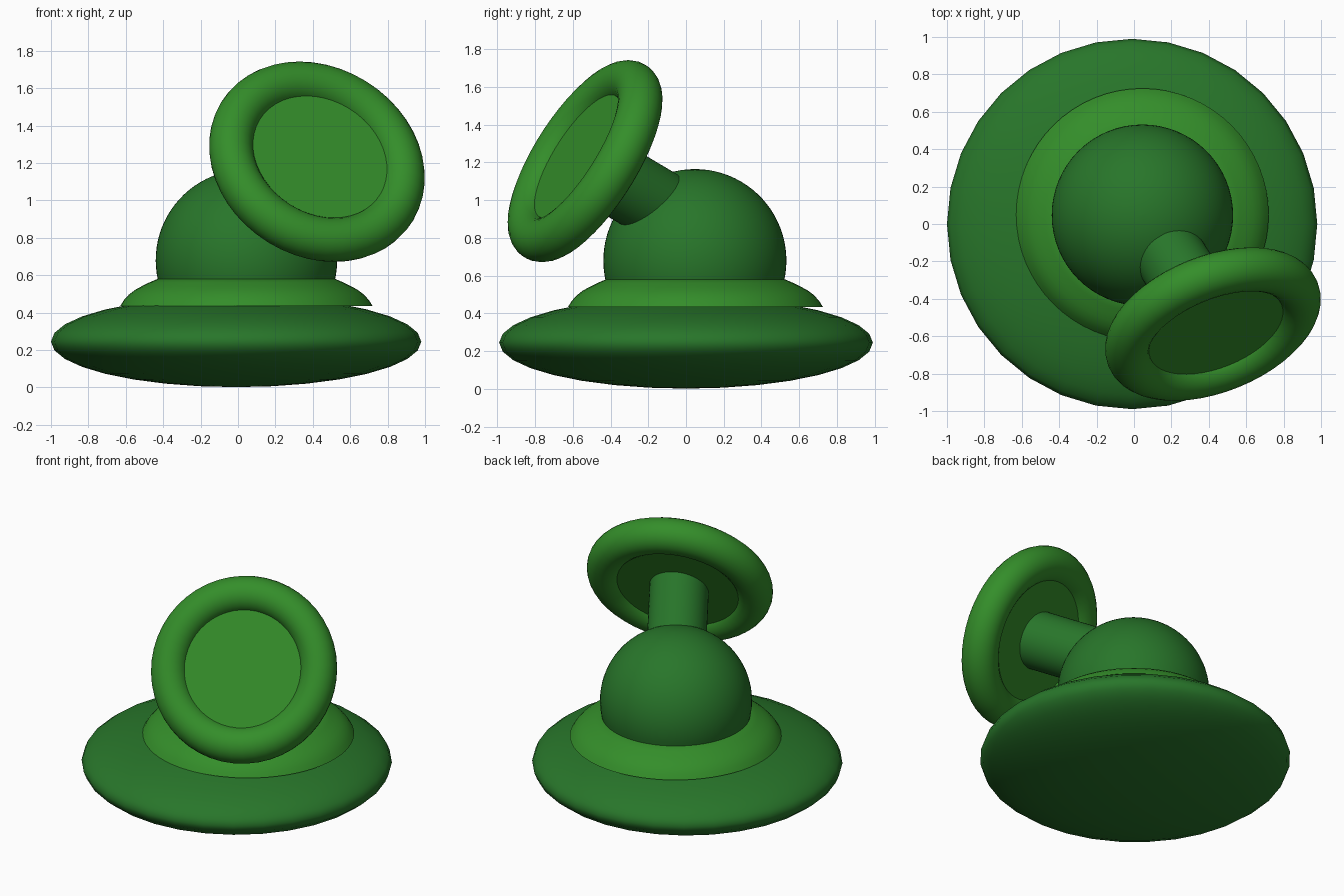
import bpy, math
from mathutils import Vector

if "Cube" in bpy.data.objects:
    bpy.data.objects.remove(bpy.data.objects["Cube"])


def material(name, rgb):
    m = bpy.data.materials.new(name)
    m.diffuse_color = (*rgb, 1)
    m.use_nodes = True
    m.node_tree.nodes["Principled BSDF"].inputs["Base Color"].default_value = m.diffuse_color
    return m


DARK = material("dark green", (0.021, 0.180, 0.023))
LIGHT = material("light green", (0.034, 0.270, 0.023))


def finish(name, mat, axis=None):
    ob = bpy.context.object
    ob.name = name
    ob.data.materials.append(mat)
    if axis is not None:
        ob.rotation_mode = 'QUATERNION'
        ob.rotation_quaternion = axis.to_track_quat('Z', 'Y')
    bpy.ops.object.shade_smooth_by_angle(angle=math.radians(35))
    return ob


def lathe(name, profile, center, mat, n=64):
    """Revolve an (r, z) profile, capped flat at both ends."""
    verts, faces = [], []
    for r, z in profile:
        for i in range(n):
            a = 2 * math.pi * i / n
            verts.append((r * math.cos(a), r * math.sin(a), z))
    for k in range(len(profile) - 1):
        for i in range(n):
            j = (i + 1) % n
            faces.append((k * n + i, k * n + j, (k + 1) * n + j, (k + 1) * n + i))
    faces.append(tuple(reversed(range(n))))
    faces.append(tuple(range((len(profile) - 1) * n, len(profile) * n)))
    me = bpy.data.meshes.new(name)
    me.from_pydata(verts, [], faces)
    ob = bpy.data.objects.new(name, me)
    ob.location = center
    bpy.context.collection.objects.link(ob)
    bpy.ops.object.select_all(action='DESELECT')
    bpy.context.view_layer.objects.active = ob
    ob.select_set(True)
    return finish(name, mat)


def rod(name, start, end, radius, mat):
    d = end - start
    bpy.ops.mesh.primitive_cylinder_add(vertices=48, radius=radius, depth=d.length,
                                        location=(start + end) / 2)
    return finish(name, mat, d)


# Flattened base
bpy.ops.mesh.primitive_uv_sphere_add(segments=32, ring_count=16, radius=1,
                                     location=(-0.01, 0.0, 0.245))
bpy.context.object.scale = (0.99, 0.99, 0.243)
finish("base", DARK)

# Rounded collar with a flat top
lathe("collar", [(0.675, 0.435), (0.655, 0.467), (0.628, 0.497), (0.595, 0.522),
                 (0.56, 0.541), (0.52, 0.561), (0.476, 0.58)], (0.045, 0.05, 0), LIGHT)

# Dome, cut flat where it meets the collar
R, zc = 0.485, 0.68
low = math.asin(-0.11 / R)
arc = [low + (math.radians(89.5) - low) * k / 24 for k in range(25)]
lathe("dome", [(R * math.cos(a), zc + R * math.sin(a)) for a in arc], (0.045, 0.047, 0), DARK)

# Tilted ring, its disc and the stem that carries it
c = Vector((0.422, -0.535, 1.207))
n = Vector((0.324, -0.797, 0.508)).normalized()
bpy.ops.mesh.primitive_torus_add(major_segments=48, minor_segments=24, major_radius=0.485,
                                 minor_radius=0.118, location=c)
finish("ring", LIGHT, n)
rod("ring_disc", c - n * 0.075, c + n * 0.05, 0.45, LIGHT)
rod("stem", Vector((0.174, -0.144, 0.974)), c - n * 0.015, 0.19, DARK)
